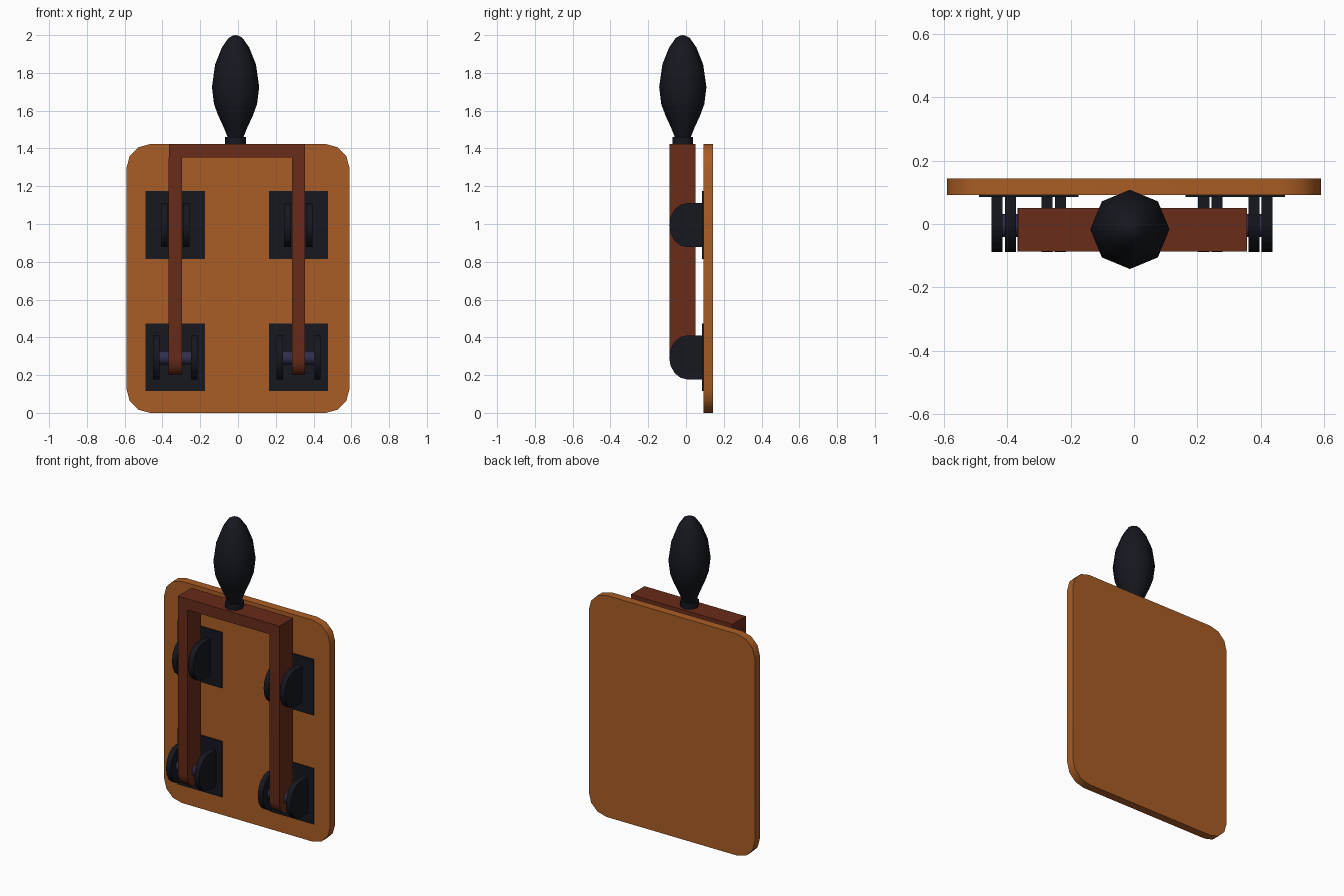
import bpy, bmesh
from math import sin, cos, pi, radians

if "Cube" in bpy.data.objects:
    bpy.data.objects.remove(bpy.data.objects["Cube"])


def material(name, rgb):
    m = bpy.data.materials.new(name)
    m.diffuse_color = (*rgb, 1)
    m.use_nodes = True
    m.node_tree.nodes["Principled BSDF"].inputs["Base Color"].default_value = m.diffuse_color
    return m


OAK = material("oak", (0.40, 0.11, 0.018))
WALNUT = material("walnut", (0.14, 0.025, 0.010))
BLACK = material("black", (0.008, 0.009, 0.014))
STEEL = material("dark_steel", (0.028, 0.028, 0.075))


def finish(bm, name, mat, angle=35):
    bmesh.ops.recalc_face_normals(bm, faces=bm.faces)
    me = bpy.data.meshes.new(name)
    bm.to_mesh(me)
    bm.free()
    ob = bpy.data.objects.new(name, me)
    me.materials.append(mat)
    bpy.context.collection.objects.link(ob)
    bpy.ops.object.select_all(action='DESELECT')
    ob.select_set(True)
    bpy.context.view_layer.objects.active = ob
    bpy.ops.object.shade_smooth_by_angle(angle=radians(angle))
    return ob


def prism(name, outline, axis, lo, hi, mat):
    """Extrude a 2D outline along x (outline is y,z) or y (outline is x,z)."""
    bm = bmesh.new()
    place = (lambda p, d: (d, p[0], p[1])) if axis == 'x' else (lambda p, d: (p[0], d, p[1]))
    a = [bm.verts.new(place(p, lo)) for p in outline]
    b = [bm.verts.new(place(p, hi)) for p in outline]
    bm.faces.new(a)
    bm.faces.new(b)
    for i in range(len(a)):
        j = (i + 1) % len(a)
        bm.faces.new((a[i], a[j], b[j], b[i]))
    return finish(bm, name, mat)


def arc(cx, cy, rx, ry, start, end, n):
    return [(cx + rx * cos(radians(start + (end - start) * i / n)),
             cy + ry * sin(radians(start + (end - start) * i / n))) for i in range(n + 1)]


def rect(x0, x1, z0, z1):
    return [(x0, z0), (x1, z0), (x1, z1), (x0, z1)]


def lathe(name, profile, sides, centre, mat, angle):
    """Revolve (radius, z) points about a vertical axis; zero radius makes a tip."""
    bm = bmesh.new()
    rings = []
    for r, z in profile:
        n = sides if r else 1
        rings.append([bm.verts.new((centre[0] + r * cos(2 * pi * i / sides),
                                    centre[1] + r * sin(2 * pi * i / sides), z)) for i in range(n)])
    for a, b in zip(rings, rings[1:]):
        for i in range(sides):
            j = (i + 1) % sides
            if len(b) == 1:
                bm.faces.new((a[i], a[j], b[0]))
            else:
                bm.faces.new((a[i], a[j], b[j], b[i]))
    bm.faces.new(rings[0])
    return finish(bm, name, mat, angle)


# Board with rounded corners
R, W, H = 0.125, 0.59, 1.423
corners = [(W - R, H - R, 0), (R - W, H - R, 90), (R - W, R, 180), (W - R, R, 270)]
board = [p for x, z, s in corners for p in arc(x, z, R, R, s, s + 90, 3)]
prism("board", board, 'y', 0.092, 0.144, OAK)

# Handle frame: top bar and two legs with rounded lower ends
prism("frame_top_bar", rect(-0.366, 0.356, 1.352, H), 'y', -0.087, 0.051, WALNUT)
leg = [(0.051, 1.352), (-0.087, 1.352)] + arc(-0.018, 0.285, 0.069, 0.085, 180, 360, 8)

for side, cx in (("left", -0.332), ("right", 0.320)):
    prism(f"frame_leg_{side}", leg, 'x', cx - 0.035, cx + 0.035, WALNUT)

    # Lower hinge and upper latch: plate plus two half-round ears
    for level, zc, gap in (("lower", 0.294, 0.100), ("upper", 0.994, 0.058)):
        prism(f"{level}_plate_{side}", rect(cx - 0.157, cx + 0.157, zc - 0.178, zc + 0.180),
              'y', 0.085, 0.094, BLACK)
        ear = [(0.088, zc + 0.117)] + arc(0.008, zc, 0.097, 0.117, 90, 270, 8) + [(0.088, zc - 0.117)]
        for tag, s in (("outer", -1), ("inner", 1)):
            mid = cx + s * gap
            prism(f"{level}_ear_{side}_{tag}", ear, 'x', mid - 0.0175, mid + 0.0175, BLACK)

    # Hinge pin through the lower ears
    pin = arc(-0.005, 0.292, 0.036, 0.036, 0, 337.5, 15)
    prism(f"hinge_pin_{side}", pin, 'x', cx - 0.1, cx + 0.1, STEEL)

# Grip: collar and eight-sided bulb
GRIP = (-0.013, -0.017)
lathe("grip_collar", [(0.055, H - 0.005), (0.055, 1.46), (0, 1.46)], 8, GRIP, BLACK, 50)
bulb = [(0.04, 1.455), (0.062, 1.51), (0.092, 1.575), (0.114, 1.635), (0.125, 1.725),
        (0.108, 1.845), (0.072, 1.935), (0.037, 1.985), (0.013, 1.998), (0, 2.0)]
lathe("grip", bulb, 8, GRIP, BLACK, 50)
